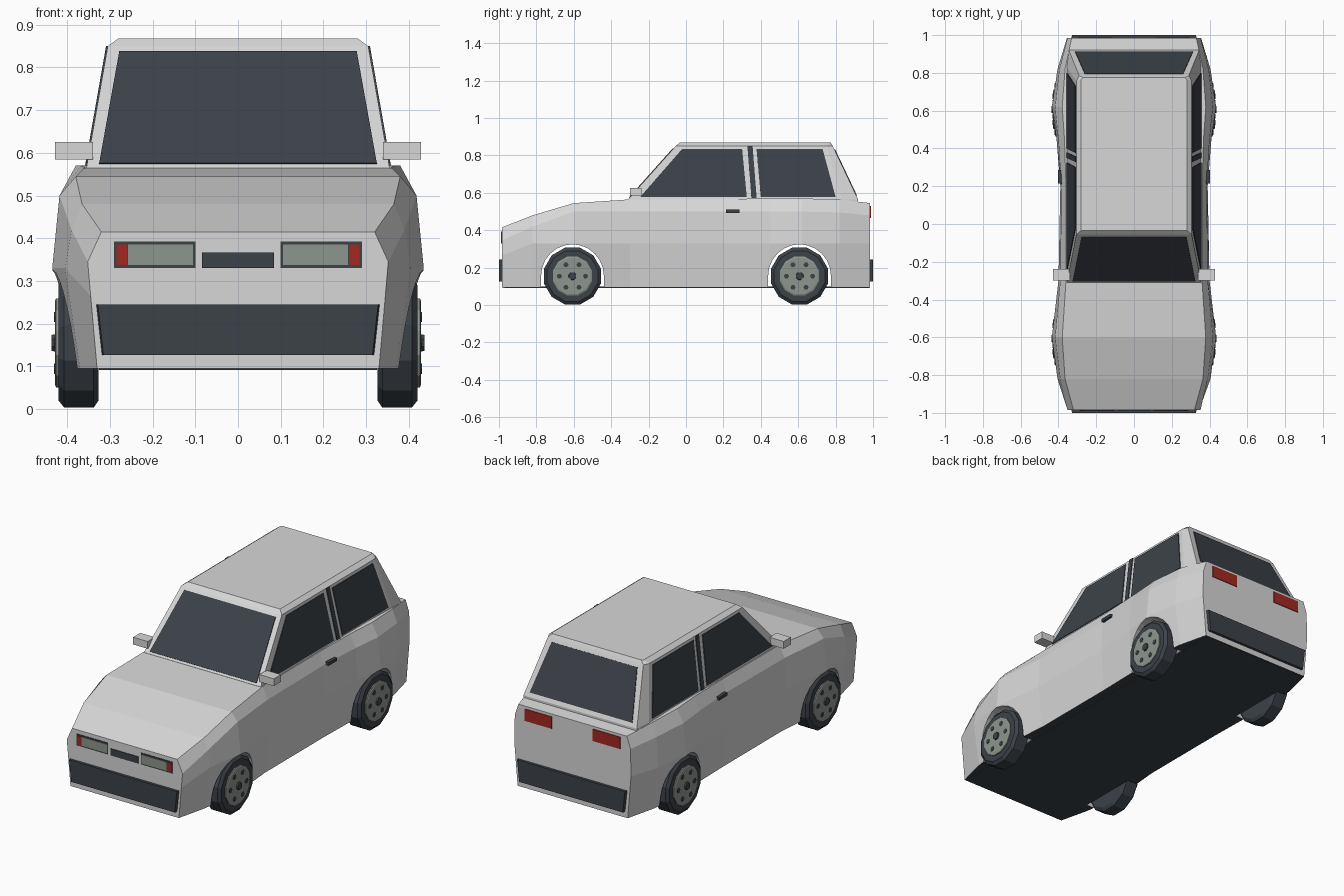
import bpy, bmesh
from math import sin, cos, pi
from mathutils import Vector

if "Cube" in bpy.data.objects:
    bpy.data.objects.remove(bpy.data.objects["Cube"])


def material(name, r, g, b):
    m = bpy.data.materials.new(name)
    m.use_nodes = True
    m.diffuse_color = (r, g, b, 1)
    m.node_tree.nodes["Principled BSDF"].inputs["Base Color"].default_value = (r, g, b, 1)
    return m


PAINT = material("pale grey paint", .68, .68, .68)
DARK = material("dark glass and rubber", .045, .054, .066)
RIM = material("grey green metal", .27, .30, .27)
RED = material("red lens", .36, .022, .015)


def loft(name, loops, mat):
    """Skin equal-sized point loops and close both ends."""
    bm = bmesh.new()
    rings = [[bm.verts.new(p) for p in loop] for loop in loops]
    n = len(rings[0])
    for a, b in zip(rings, rings[1:]):
        for i in range(n):
            j = (i + 1) % n
            bm.faces.new((a[i], a[j], b[j], b[i]))
    bm.faces.new(rings[0])
    bm.faces.new(rings[-1])
    bmesh.ops.recalc_face_normals(bm, faces=bm.faces)
    mesh = bpy.data.meshes.new(name)
    bm.to_mesh(mesh)
    bm.free()
    mesh.materials.append(mat)
    ob = bpy.data.objects.new(name, mesh)
    bpy.context.collection.objects.link(ob)
    return ob


def box(name, x, y, z, mat):
    loops = [[(x[0], b, c), (x[1], b, c), (x[1], b, d), (x[0], b, d)]
             for b in y for c, d in [z]]
    return loft(name, loops, mat)


def plate(name, points, mat, half=.004):
    """Thin panel centred on the plane of its outline."""
    pts = [Vector(p) for p in points]
    n = (pts[1] - pts[0]).cross(pts[2] - pts[0]).normalized() * half
    return loft(name, [[p - n for p in pts], [p + n for p in pts]], mat)


def lathe(name, profile, centre, side, sides, mat):
    """Solid around the x axis from (x, radius) pairs."""
    cy, cz = centre
    loops = [[(side * x, cy + r * sin(2 * pi * (i + .5) / sides),
               cz + r * cos(2 * pi * (i + .5) / sides)) for i in range(sides)]
             for x, r in profile]
    return loft(name, loops, mat)


def mirrored(half):
    return half + [(-x, y, z) for x, y, z in reversed(half)]


# Lower body: y, bottom x, middle x, shoulder x and z, top x and z
stations = [
    (-.985, .33, .345, .352, .345, .32, .415),
    (-.82, .37, .405, .39, .42, .365, .48),
    (-.6, .4, .435, .418, .5, .38, .545),
    (-.3, .375, .40, .39, .5, .36, .565),
    (.2, .375, .39, .385, .5, .36, .567),
    (.45, .38, .41, .40, .5, .368, .57),
    (.62, .4, .435, .418, .5, .38, .57),
    (.82, .375, .405, .395, .495, .365, .565),
    (.985, .335, .355, .352, .48, .33, .545),
]
body = loft("body", [mirrored([(b, y, .095), (m, y, min(.33, sz - .08)), (s, y, sz), (t, y, tz)])
                     for y, b, m, s, sz, t, tz in stations], PAINT)

# Wheel arches cut through the body
WHEEL_Z, AXLE = .155, .607
for y in (-AXLE, AXLE):
    arch = [(y + .168 * cos(pi * i / 12), WHEEL_Z + .17 * sin(pi * i / 12)) for i in range(13)]
    arch = [(y + .168, 0)] + arch + [(y - .168, 0)]
    cutter = loft("arch_cutter", [[(x, a, b) for a, b in arch] for x in (-.6, .6)], PAINT)
    cutter.hide_render = True
    mod = body.modifiers.new("arch", "BOOLEAN")
    mod.object, mod.operation, mod.solver = cutter, "DIFFERENCE", "EXACT"
    bpy.context.view_layer.objects.active = body
    bpy.ops.object.modifier_apply(modifier=mod.name)
    bpy.data.objects.remove(cutter)

# Dark underside
body.data.materials.clear()
body.data.materials.append(PAINT)
body.data.materials.append(DARK)
for f in body.data.polygons:
    f.material_index = int(f.normal.z < -.9 and f.center.z < .1)
box("floor", (-.325, .325), (-.98, .98), (.092, .1), DARK)

# Cabin with chamfered rear corners and a shallow crowned roof
base = [(.355, -.31), (.355, .83), (.345, .92)]
eave = [(.305, -.055), (.305, .755), (.29, .785)]
crown = [(.28, -.035), (.28, .765), (.27, .775)]
loft("cabin", [mirrored([(x, y, z) for x, y in ring]) for ring, z in
               ((base, .53), (base, .565), (eave, .85), (crown, .868))], PAINT)


def rise(z):
    return (z - .565) / .285


def screen(name, y0, y1, low, high):
    outline = [(-low[0], low[1]), low, high, (-high[0], high[1])]
    plate(name, [(x, y0 + (y1 - y0) * rise(z), z) for x, z in outline], DARK)


screen("windscreen", -.31, -.055, (.325, .574), (.278, .836))
screen("rear_window", .92, .785, (.312, .585), (.26, .832))

# Side glass and door pillar strips: (y, z) outlines
side_panels = {
    "front_window": [(-.245, .577), (.325, .577), (.3, .835), (-.02, .835)],
    "pillar_strip": [(.35, .57), (.378, .57), (.356, .85), (.328, .85)],
    "rear_side_window": [(.4, .577), (.8, .577), (.73, .835), (.377, .835)],
}
for side, label in ((1, "left"), (-1, "right")):
    for name, outline in side_panels.items():
        plate(f"{label}_{name}", [(side * (.355 - .05 * rise(z)), y, z) for y, z in outline], DARK)

    def span(a, b):
        return side * a, side * b

    box(f"{label}_mirror", span(.34, .428), (-.3, -.238), (.585, .625), PAINT)
    box(f"{label}_door_handle", span(.375, .402), (.215, .285), (.493, .51), DARK)

    # Lamps
    box(f"{label}_lamp_housing", span(.1, .29), (-.988, -.98), (.33, .393), DARK)
    box(f"{label}_headlamp", span(.105, .258), (-.99, -.984), (.337, .385), RIM)
    box(f"{label}_indicator", span(.26, .285), (-.99, -.984), (.337, .385), RED)
    box(f"{label}_tail_lamp", span(.125, .29), (.982, .989), (.465, .53), RED)

    # Wheels
    for end, y in (("front", -AXLE), ("rear", AXLE)):
        name, hub = f"{label}_{end}", (y, WHEEL_Z)
        lathe(name + "_tyre", [(.327, .14), (.338, .157), (.407, .157), (.42, .14)],
              hub, side, 12, DARK)
        lathe(name + "_rim", [(.41, .108), (.426, .108), (.429, .1)], hub, side, 12, RIM)
        lathe(name + "_hub", [(.42, .024), (.437, .02)], hub, side, 8, DARK)
        for i in range(6):
            a = pi * i / 3
            spot = (y + .07 * cos(a), WHEEL_Z + .07 * sin(a))
            lathe(f"{name}_rim_hole_{i}", [(.425, .014), (.431, .014)], spot, side, 6, DARK)

# Grille and wedge bumpers
box("grille", (-.084, .084), (-.989, -.982), (.33, .367), DARK)
for name, s in (("front_bumper", -1), ("rear_bumper", 1)):
    loft(name, [[(-low, s * y, .127), (low, s * y, .127), (high, s * y, .245), (-high, s * y, .245)]
                for y, low, high in ((.97, .322, .335), (1, .315, .328))], DARK)
